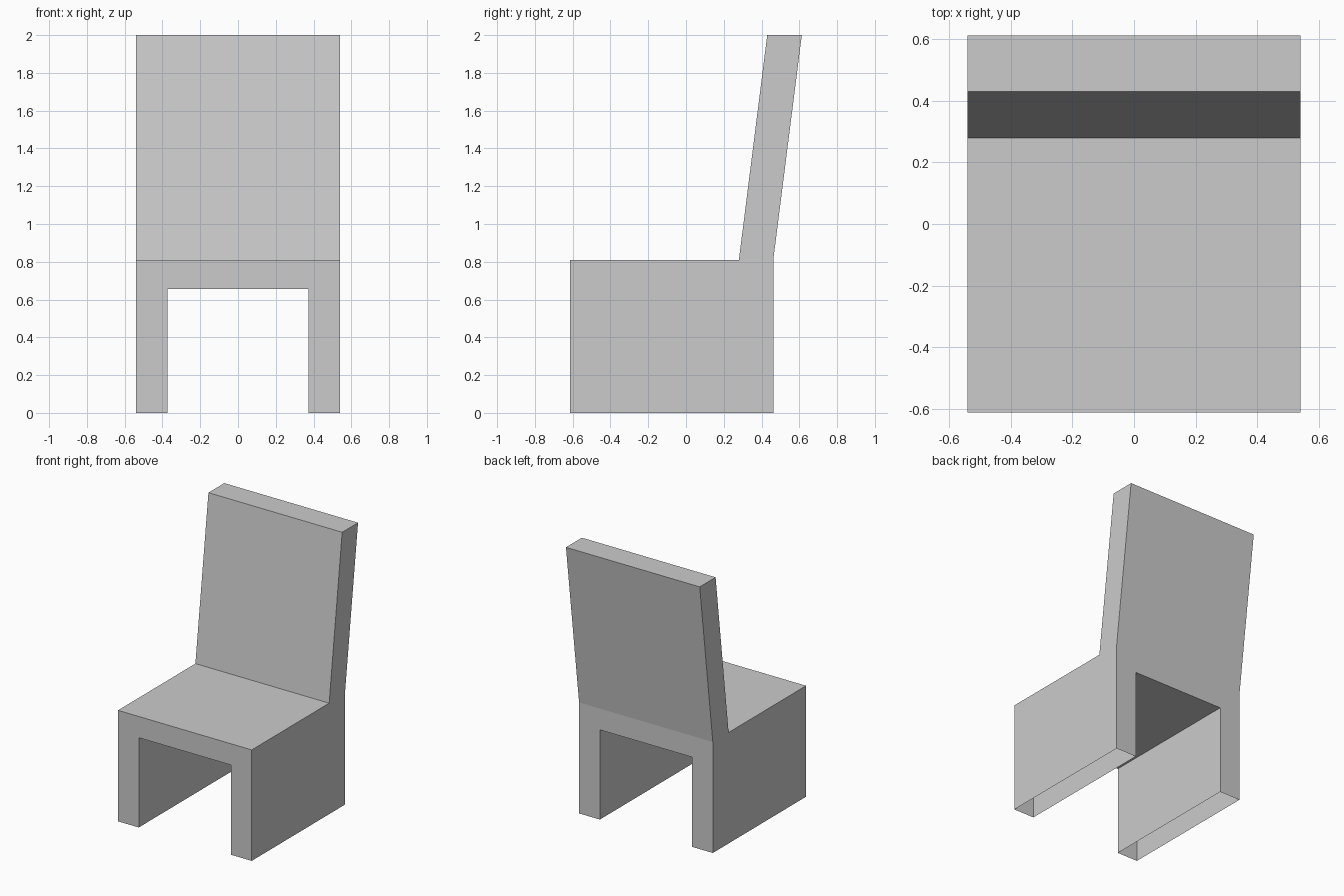
import bpy, bmesh
from mathutils import Vector

if "Cube" in bpy.data.objects:
    bpy.data.objects.remove(bpy.data.objects["Cube"])

HALF_W, INNER = 0.54, 0.372          # outer and inner half widths
SEAT_Z, UNDER_Z, TOP_Z = 0.81, 0.655, 2.0
FRONT, REAR = -0.613, 0.462          # base depth range
BACK_Y, LEAN = 0.28, 0.151           # backrest front edge, lean at the top

bm = bmesh.new()

# Base: arch profile with two slab legs, extruded front to back
half = [(INNER, UNDER_Z), (INNER, 0), (HALF_W, 0), (HALF_W, SEAT_Z)]
profile = half + [(-x, z) for x, z in reversed(half)]
arch = bm.faces.new([bm.verts.new((x, FRONT, z)) for x, z in profile])
ext = bmesh.ops.extrude_face_region(bm, geom=[arch])["geom"]
moved = [v for v in ext if isinstance(v, bmesh.types.BMVert)]
bmesh.ops.translate(bm, verts=moved, vec=(0, REAR - FRONT, 0))
bmesh.ops.recalc_face_normals(bm, faces=bm.faces[:])

# Legs are open underneath
soles = [f for f in bm.faces if all(v.co.z < 0.001 for v in f.verts)]
bmesh.ops.delete(bm, geom=soles, context='FACES_ONLY')

# Backrest: split the seat top and raise its rear strip with a lean
top = [f for f in bm.faces if all(v.co.z > SEAT_Z - 0.001 for v in f.verts)]
bmesh.ops.bisect_plane(bm, geom=bm.verts[:] + bm.edges[:] + bm.faces[:],
                       plane_co=(0, BACK_Y, 0), plane_no=(0, 1, 0))
strip = [f for f in bm.faces
         if all(v.co.z > SEAT_Z - 0.001 and v.co.y > BACK_Y - 0.001 for v in f.verts)]
back = bmesh.ops.extrude_discrete_faces(bm, faces=strip)["faces"]
bmesh.ops.translate(bm, verts=list(back[0].verts),
                    vec=Vector((0, LEAN, TOP_Z - SEAT_Z)))
# The top edge is slightly thicker than the root of the backrest
for v in back[0].verts:
    v.co.y = 0.43 if v.co.y < 0.5 else 0.613

mesh = bpy.data.meshes.new("chair")
bm.to_mesh(mesh)
bm.free()
chair = bpy.data.objects.new("chair", mesh)
bpy.context.collection.objects.link(chair)
